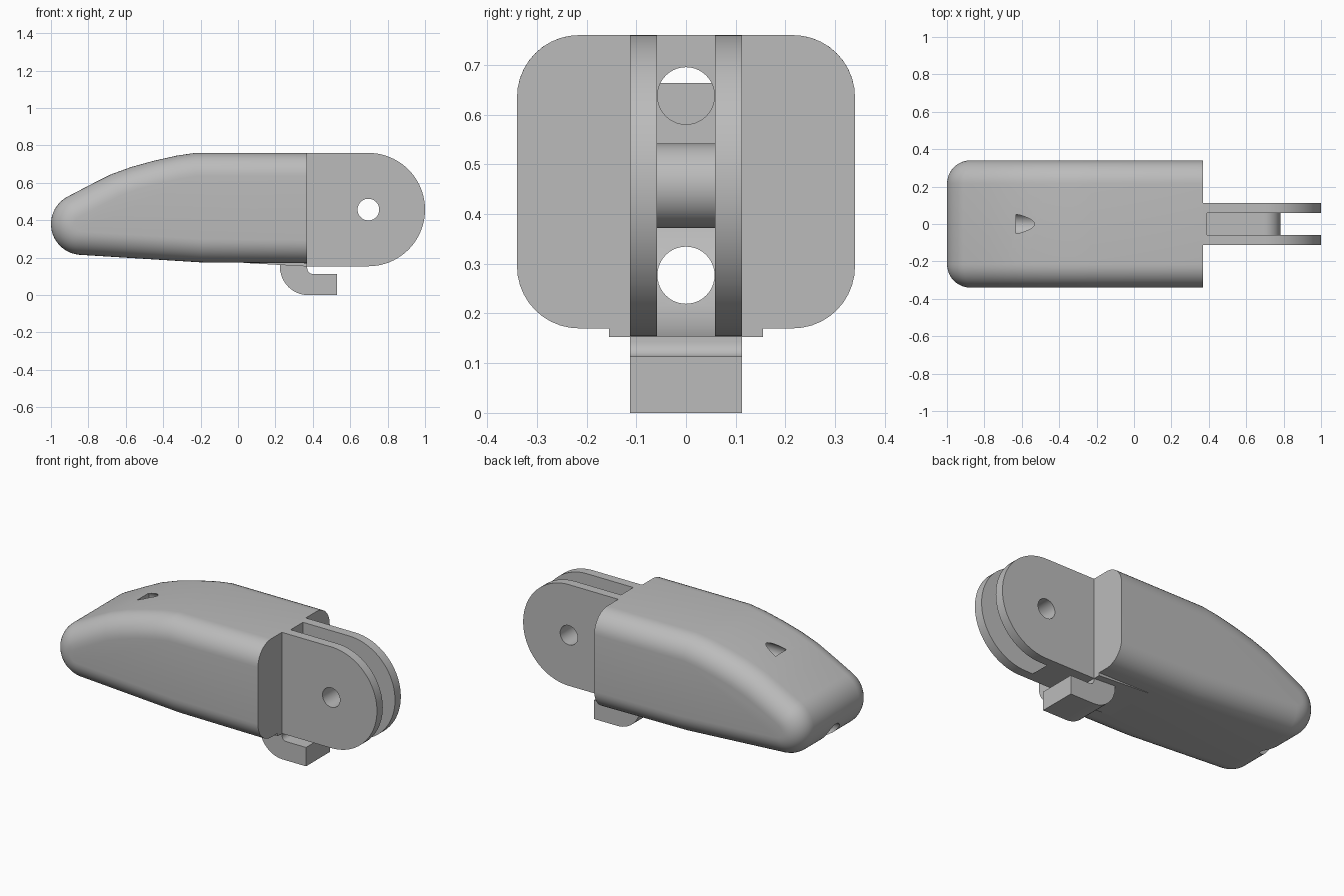
import bpy, bmesh, math
from mathutils import Vector

if "Cube" in bpy.data.objects:
    bpy.data.objects.remove(bpy.data.objects["Cube"], do_unlink=True)

grey = bpy.data.materials.new("plain grey")
grey.use_nodes = True
COLOUR = (0.5, 0.5, 0.5, 1)
grey.diffuse_color = COLOUR
grey.node_tree.nodes["Principled BSDF"].inputs["Base Color"].default_value = COLOUR


def finish(bm, name):
    bmesh.ops.recalc_face_normals(bm, faces=bm.faces)
    mesh = bpy.data.meshes.new(name)
    bm.to_mesh(mesh)
    bm.free()
    mesh.materials.append(grey)
    ob = bpy.data.objects.new(name, mesh)
    bpy.context.collection.objects.link(ob)
    return ob


def arc(cx, cz, r, start, end, steps):
    angles = [math.radians(start + (end - start) * i / steps) for i in range(steps + 1)]
    return [(cx + r * math.cos(a), cz + r * math.sin(a)) for a in angles]


def layers(name, rings):
    """Skin a list of (y, xz points) outlines and cap both ends."""
    bm = bmesh.new()
    rows = [[bm.verts.new((x, y, z)) for x, z in pts] for y, pts in rings]
    for a, b in zip(rows, rows[1:]):
        for i in range(len(a)):
            j = (i + 1) % len(a)
            bm.faces.new((a[i], a[j], b[j], b[i]))
    bm.faces.new(rows[0])
    bm.faces.new(rows[-1])
    return finish(bm, name)


def plate(name, pts, half):
    return layers(name, [(-half, pts), (half, pts)])


def rod_x(name, x0, x1, z, r):
    bm = bmesh.new()
    ring = [bm.verts.new((x0, y, h)) for y, h in arc(0, z, r, 0, 351, 39)]
    face = bm.faces.new(ring)
    new = bmesh.ops.extrude_face_region(bm, geom=[face])["geom"]
    bmesh.ops.translate(bm, vec=(x1 - x0, 0, 0),
                        verts=[v for v in new if isinstance(v, bmesh.types.BMVert)])
    return finish(bm, name)


def activate(ob):
    bpy.ops.object.select_all(action='DESELECT')
    ob.select_set(True)
    bpy.context.view_layer.objects.active = ob


def cut(ob, *cutters):
    activate(ob)
    for c in cutters:
        mod = ob.modifiers.new("cut", 'BOOLEAN')
        mod.operation, mod.solver, mod.object = 'DIFFERENCE', 'EXACT', c
        bpy.ops.object.modifier_apply(modifier=mod.name)


def inset(pts, d):
    """Offset an open outline inward; its ends move straight up or down."""
    out = []
    for i, p in enumerate(pts):
        t = Vector((0, 0))
        if i > 0:
            t += (Vector(p) - Vector(pts[i - 1])).normalized()
        if i < len(pts) - 1:
            t += (Vector(pts[i + 1]) - Vector(p)).normalized()
        t.normalize()
        if i in (0, len(pts) - 1):
            t = Vector((math.copysign(1, t.x), 0))
        out.append((p[0] - t.y * d, p[1] + t.x * d))
    return out


# Main body: side outline with rounded long edges
BACK, WIDTH, ROUND = 0.37, 0.34, 0.125
outline = [(BACK, 0.76), (-0.23, 0.76), (-0.33, 0.745), (-0.45, 0.718),
           (-0.57, 0.685), (-0.68, 0.645), (-0.77, 0.60)]
outline += arc(-0.835, 0.38, 0.165, 118, 265, 18)
outline += [(-0.2, 0.175), (BACK, 0.17)]
rings = []
for i in range(11):
    a = math.pi / 2 * (1 - i / 10)
    rings.append((-WIDTH + ROUND * (1 - math.sin(a)), ROUND * (1 - math.cos(a))))
rings = sorted((-WIDTH + ROUND * (1 - math.cos(math.pi / 2 * i / 10)),
                ROUND * (1 - math.sin(math.pi / 2 * i / 10))) for i in range(11))
rings += [(-y, d) for y, d in reversed(rings)]
body = layers("body", [(y, inset(outline, d)) for y, d in rings])

# Hinge block with a slot between its two lugs
PX, PZ, R = 0.697, 0.457, 0.303
hinge = plate("hinge_lugs", [(BACK - 0.01, PZ - R)] + arc(PX, PZ, R, -90, 90, 40)
              + [(BACK - 0.01, PZ + R)], 0.113)
slot = plate("slot_cutter", [(0.39, 0.9)] + arc(PX, PZ, R + 0.004, 180, 266, 20)
             + [(PX - 0.02, 0), (1.2, 0), (1.2, 0.9)], 0.058)

# Rounded web carrying the pin sleeve
web = plate("pin_web", [(0.38, PZ - 0.085)] + arc(PX, PZ, 0.085, -90, 90, 24)
            + [(0.38, PZ + 0.085)], 0.0585)

# Cord channels and pin hole
low = rod_x("lower_channel_cutter", -1.2, 1.2, 0.277, 0.0575)
high = rod_x("upper_channel_cutter", -0.63, 0.6, 0.638, 0.0575)
pin = plate("pin_hole_cutter", arc(PX, PZ, 0.058, 0, 351, 39), 0.5)
cut(body, low, high)
cut(hinge, slot, low, high, pin)
cut(web, pin)

# Shallow pad under the body and the hook below it
pad = plate("bottom_pad", [(0.03, 0.18), (0.03, 0.172), (BACK, 0.153), (BACK, 0.18)], 0.155)
hook = plate("hook", [(0.225, 0.17), (0.225, 0.13)] + arc(0.375, 0.15, 0.15, 195, 270, 12)
             + [(0.53, 0), (0.53, 0.113)] + arc(0.40, 0.143, 0.03, 270, 180, 6)
             + [(0.37, 0.17)], 0.113)
cut(pad, low)

for c in (slot, low, high, pin):
    bpy.data.objects.remove(c, do_unlink=True)
for ob in (body, hinge, web, pad, hook):
    activate(ob)
    bpy.ops.object.shade_smooth_by_angle(angle=math.radians(30))
